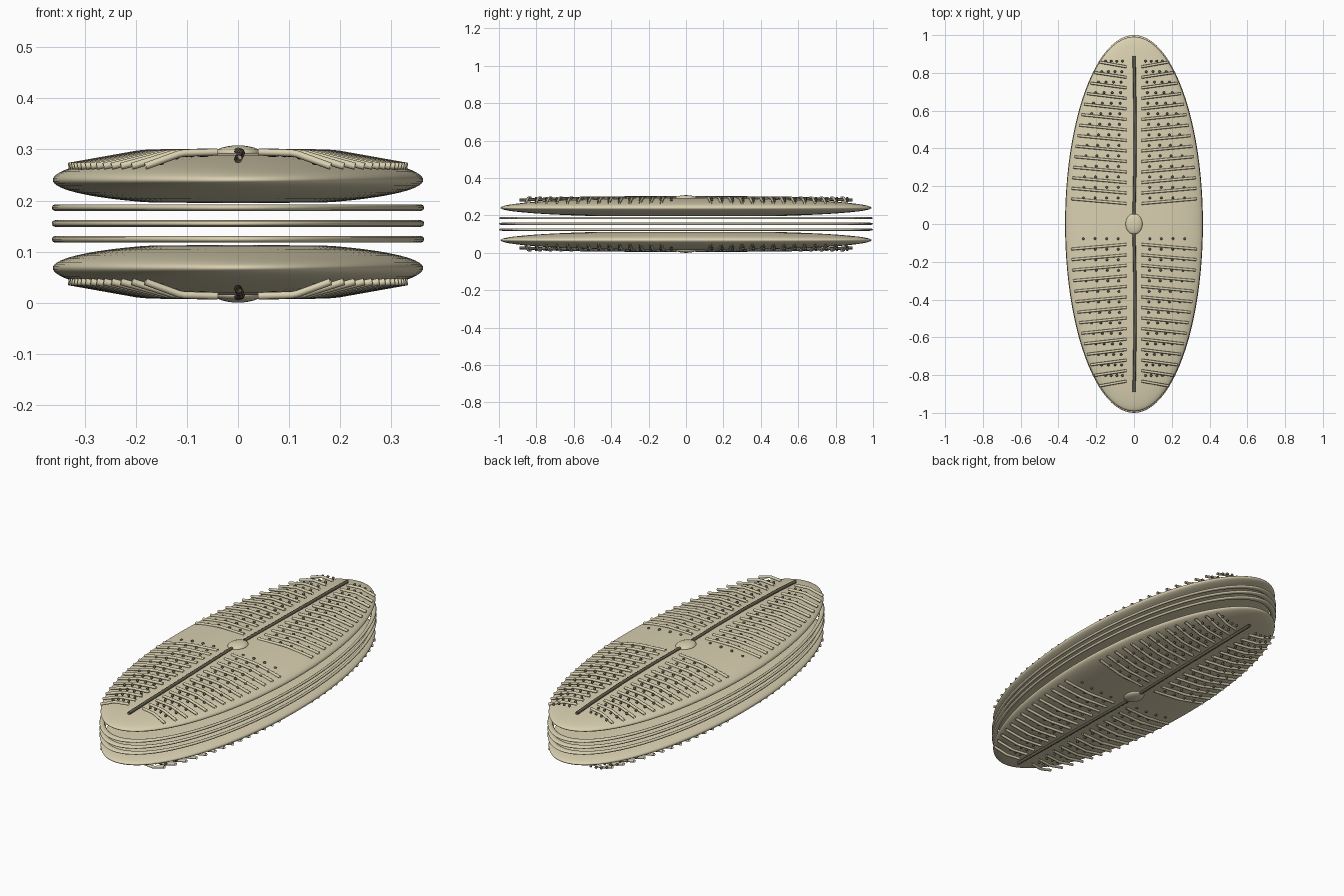
import bpy, bmesh, math
from mathutils import Matrix, Vector

if "Cube" in bpy.data.objects:
    bpy.data.objects.remove(bpy.data.objects["Cube"])

A, B = 0.363, 0.992          # half width and half length of the shell
MID = 0.154                  # mirror height between the two valves


def material(name, rgb):
    m = bpy.data.materials.new(name)
    m.diffuse_color = (*rgb, 1)
    m.use_nodes = True
    m.node_tree.nodes["Principled BSDF"].inputs["Base Color"].default_value = m.diffuse_color
    return m


sand = material("pale_sand", (0.70, 0.635, 0.44))
dark = material("dark_olive", (0.13, 0.115, 0.08))


def finish(bm, name, mat=sand, angle=60):
    bmesh.ops.recalc_face_normals(bm, faces=bm.faces)
    me = bpy.data.meshes.new(name)
    bm.to_mesh(me)
    bm.free()
    me.materials.append(mat)
    ob = bpy.data.objects.new(name, me)
    bpy.context.collection.objects.link(ob)
    bpy.ops.object.select_all(action='DESELECT')
    ob.select_set(True)
    bpy.context.view_layer.objects.active = ob
    bpy.ops.object.shade_smooth_by_angle(angle=math.radians(angle))
    return ob


def loft(bm, rings, closed=False):
    n = len(rings[0])
    loops = [[bm.verts.new(p) for p in r] for r in rings]
    pairs = list(zip(loops, loops[1:])) + ([(loops[-1], loops[0])] if closed else [])
    for a, b in pairs:
        for i in range(n):
            j = (i + 1) % n
            bm.faces.new((a[i], a[j], b[j], b[i]))
    return loops


def ellipse(a, b, z, n=96):
    return [(a * math.cos(2 * math.pi * i / n), b * math.sin(2 * math.pi * i / n), z)
            for i in range(n)]


def tube(bm, pts, r, sides=8):
    # open-ended tube along a short path
    pts = [Vector(p) for p in pts]
    rings = []
    for i, p in enumerate(pts):
        d = (pts[min(i + 1, len(pts) - 1)] - pts[max(i - 1, 0)]).normalized()
        u = d.cross(Vector((0, 0, 1))).normalized()
        v = d.cross(u)
        rings.append([p + r * (math.cos(t) * u + math.sin(t) * v)
                      for t in (2 * math.pi * k / sides for k in range(sides))])
    loft(bm, rings)


def flip(z, side):
    return z if side > 0 else 2 * MID - z


def rib_point(y, sx, t, side):
    # ribs run outward, level at first and then sloping to the rim
    reach = max(0.92 * A * math.sqrt(1 - (y / B) ** 2), 0.175)
    x = 0.04 + (reach - 0.04) * t
    z = 0.295 - 0.002 * t / 0.5 if t <= 0.5 else 0.293 - 0.026 * (t - 0.5) / 0.5
    return (sx * x, y + math.copysign(0.025 * t, y), flip(z, side))


RIB_Y = [s * (0.108 + 0.0557 * i) for s in (-1, 1) for i in range(14)]

for side, label in ((1, "upper"), (-1, "lower")):
    # valve: lens, flatter on the inner face and fuller on the outer face
    bm = bmesh.new()
    rings = [ellipse(A * 0.25, B * 0.25, flip(0.1955, side))]
    for i in range(-14, 15):
        a = math.radians(60) * i / 14
        h = 0.056 if i > 0 else 0.05
        rings.append(ellipse(A * math.cos(a), B * math.cos(a),
                             flip(0.24 + h * math.sin(a), side)))
    rings.append(ellipse(A * 0.25, B * 0.25, flip(0.2935, side)))
    loops = loft(bm, rings)
    bm.faces.new(loops[0])
    bm.faces.new(loops[-1])
    finish(bm, label + "_valve", angle=150)

    # ribs
    bm = bmesh.new()
    for y in RIB_Y:
        for sx in (-1, 1):
            tube(bm, [rib_point(y, sx, t, side) for t in (0, 0.46, 0.54, 1)], 0.007)
    finish(bm, label + "_ribs")

    # straight rows of small pores between the ribs
    bm = bmesh.new()
    for y in RIB_Y:
        for sx in (-1, 1):
            for t in (0.15, 0.36, 0.57, 0.78):
                x, _, z = rib_point(y, sx, t, side)
                bmesh.ops.create_uvsphere(bm, u_segments=8, v_segments=6, radius=0.007,
                                          matrix=Matrix.Translation((x, y + 0.03, z - side * 0.002)))
    finish(bm, label + "_pores", dark)

    # central seam, one tube towards each tip
    bm = bmesh.new()
    for s in (-1, 1):
        path = [(0, .89, .281), (.003, .75, .287), (.006, .5, .293), (.004, .25, .295), (0, .05, .296)]
        tube(bm, [(x, s * y, flip(z, side)) for x, y, z in path], 0.008)
    finish(bm, label + "_seam", dark)

    # central knob
    bm = bmesh.new()
    bmesh.ops.create_uvsphere(
        bm, u_segments=24, v_segments=12, radius=1,
        matrix=Matrix.Translation((0, 0, flip(0.293, side))) @ Matrix.Diagonal((0.045, 0.056, 0.015, 1)))
    finish(bm, label + "_knob", angle=150)

# girdle bands: three thin rings between the valves
for k, z in enumerate((0.124, 0.155, 0.186)):
    bm = bmesh.new()
    rings = []
    for i in range(8):
        t = 2 * math.pi * i / 8
        f = 1 + 0.018 * (math.cos(t) - 1)
        rings.append(ellipse(0.365 * f, f, z + 0.0065 * math.sin(t)))
    loft(bm, rings, closed=True)
    finish(bm, "girdle_band_%d" % (k + 1), angle=150)
